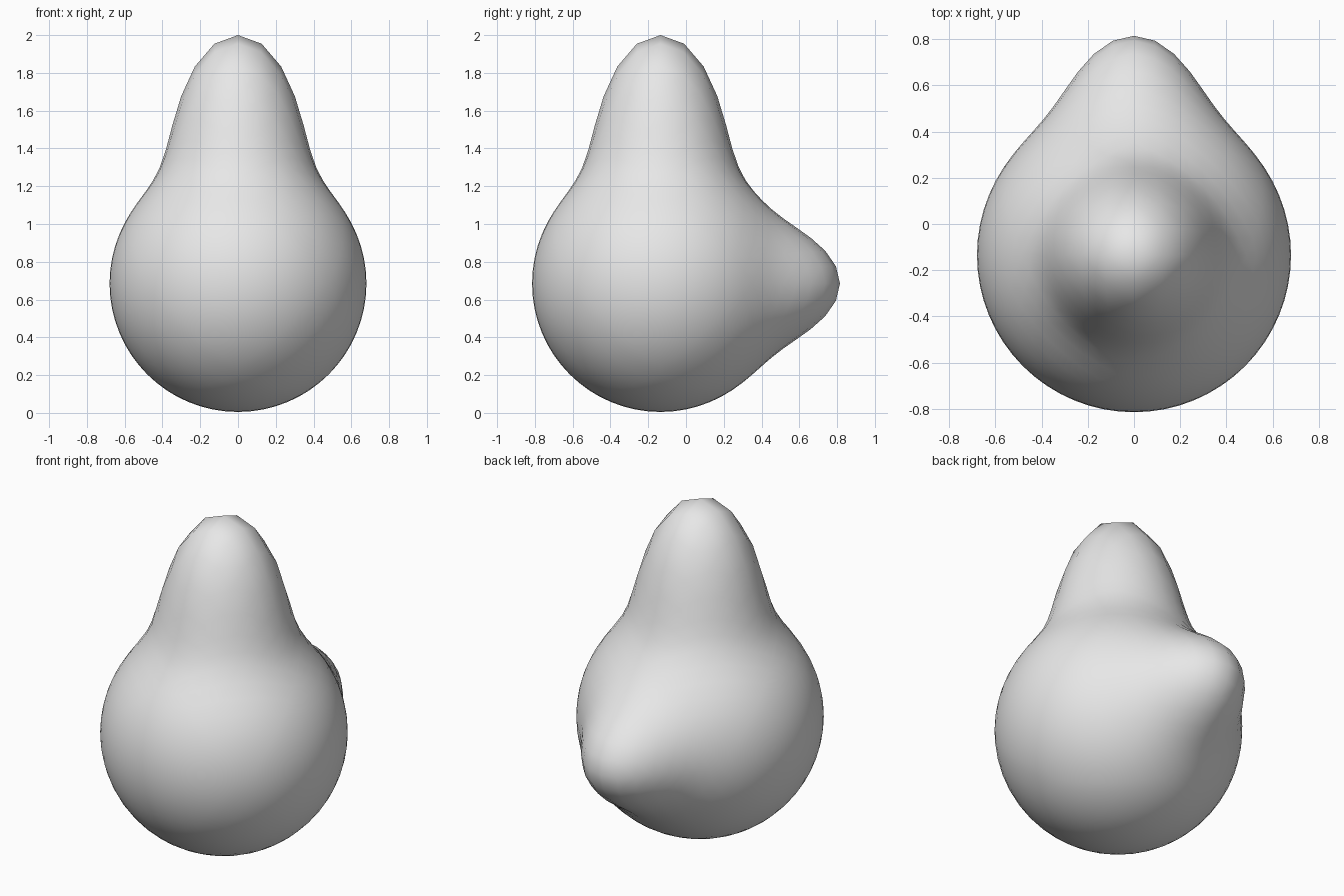
import bpy, bmesh, math
from mathutils import Vector

if "Cube" in bpy.data.objects:
    bpy.data.objects.remove(bpy.data.objects["Cube"], do_unlink=True)

RADIUS = 0.68
CENTRE = Vector((0, -0.135, 0.685))
SPREAD = math.radians(15.7)
# Bumps: direction and extra height
BUMPS = [(Vector((0, 0, 1)), 0.635), (Vector((0, 1, 0)), 0.27)]

# Plain grey clay
grey = bpy.data.materials.new("light_grey")
grey.use_nodes = True
colour = (0.8, 0.8, 0.8, 1)
grey.diffuse_color = colour
grey.node_tree.nodes["Principled BSDF"].inputs["Base Color"].default_value = colour

# Octahedron refined into an even ball
bm = bmesh.new()
bmesh.ops.create_uvsphere(bm, u_segments=4, v_segments=2, radius=1)
for level in range(4):
    bmesh.ops.subdivide_edges(bm, edges=bm.edges[:], cuts=1, use_grid_fill=True)
    for v in bm.verts:
        v.co.normalize()
bmesh.ops.triangulate(bm, faces=bm.faces[:])

# Pull the neck up and the nub out with a soft falloff
for v in bm.verts:
    direction = v.co.normalized()
    r = RADIUS
    for axis, height in BUMPS:
        angle = direction.angle(axis)
        r += height * math.exp(-0.5 * (angle / SPREAD) ** 2)
    v.co = CENTRE + direction * r

bmesh.ops.recalc_face_normals(bm, faces=bm.faces[:])
for f in bm.faces:
    f.smooth = True
mesh = bpy.data.meshes.new("sculpted_ball")
bm.to_mesh(mesh)
bm.free()
mesh.materials.append(grey)
body = bpy.data.objects.new("sculpted_ball", mesh)
bpy.context.collection.objects.link(body)
